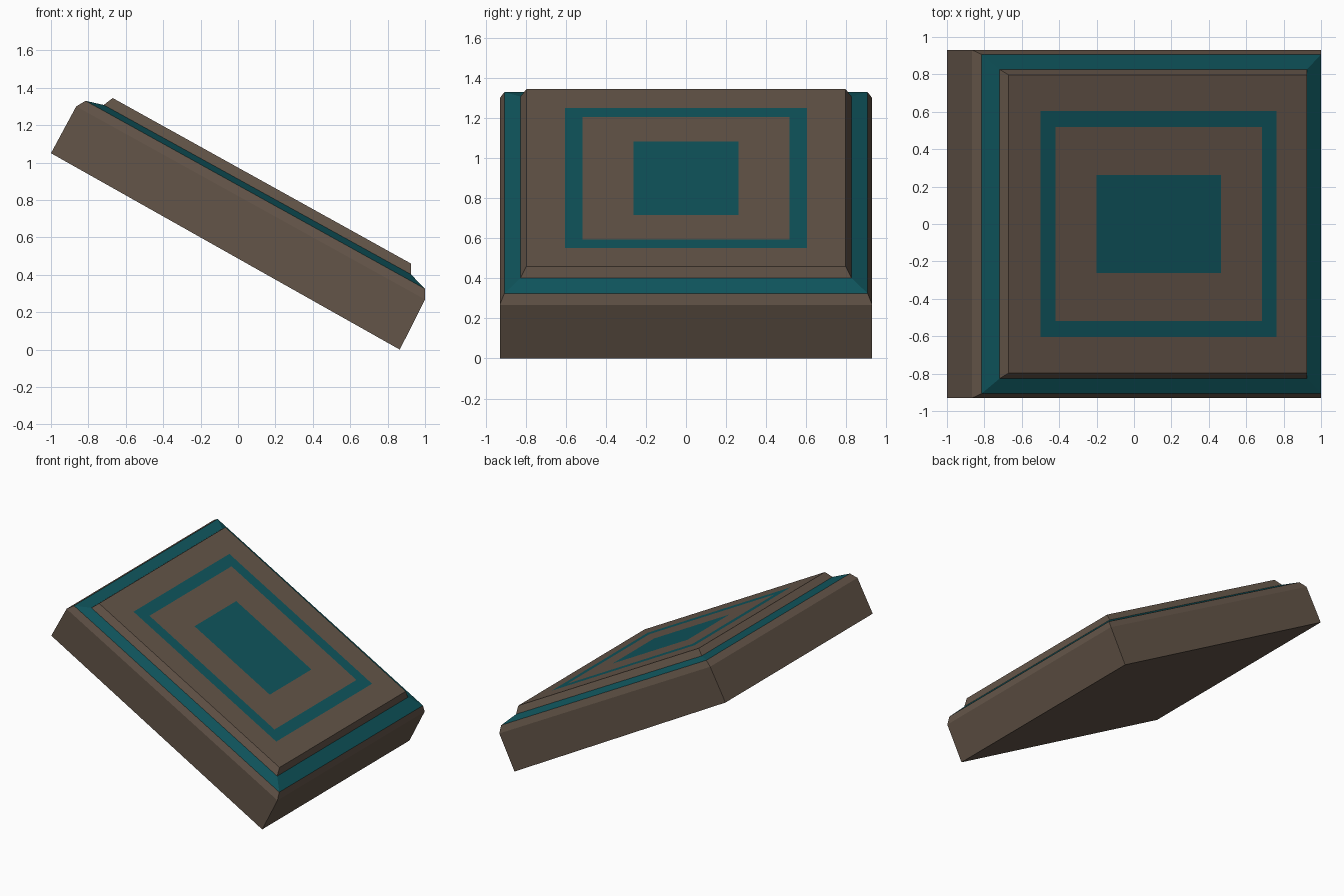
import bpy
import bmesh

if "Cube" in bpy.data.objects:
    bpy.data.objects.remove(bpy.data.objects["Cube"])


def make_material(name, rgb):
    m = bpy.data.materials.new(name)
    m.diffuse_color = (*rgb, 1.0)
    m.use_nodes = True
    m.node_tree.nodes["Principled BSDF"].inputs["Base Color"].default_value = m.diffuse_color
    return m


brown = make_material("dark brown", (0.127, 0.091, 0.066))
teal = make_material("deep teal", (0.0048, 0.091, 0.109))
BROWN, TEAL = 0, 1


def on_top(x):
    """Height of the sloping top face at x."""
    return 1.345 - (x + 0.67) * (1.345 - 0.46) / (0.925 + 0.67)


# Rectangular rings from the underside to the centre of the top:
# high end x, z; low end x, z; half width; colour of the band leading to it
rings = [
    (-1.0, 1.05, 0.865, 0.0, 0.93, BROWN),        # underside
    (-0.865, 1.30, 1.0, 0.268, 0.93, BROWN),      # side walls
    (-0.815, 1.33, 1.0, 0.325, 0.907, BROWN),     # chamfer
    (-0.718, 1.308, 0.925, 0.402, 0.826, TEAL),   # sloped teal border
    (-0.67, 1.345, 0.925, 0.46, 0.797, BROWN),    # raised panel edge
]
# Painted bands inset in the top face
for x0, x1, half, colour in [(-0.50, 0.762, 0.605, BROWN),
                             (-0.42, 0.685, 0.518, TEAL),
                             (-0.20, 0.465, 0.263, BROWN)]:
    rings.append((x0, on_top(x0), x1, on_top(x1), half, colour))

# Bridge the rings into one closed sloping slab
bm = bmesh.new()
previous = None
for x0, z0, x1, z1, half, colour in rings:
    loop = [bm.verts.new(p) for p in ((x0, -half, z0), (x1, -half, z1),
                                      (x1, half, z1), (x0, half, z0))]
    if previous is None:
        bm.faces.new(loop[::-1]).material_index = BROWN
    else:
        for i in range(4):
            j = (i + 1) % 4
            f = bm.faces.new((previous[i], previous[j], loop[j], loop[i]))
            f.material_index = colour
    previous = loop
bm.faces.new(previous).material_index = TEAL      # centre square

mesh = bpy.data.meshes.new("sloping_panel")
bm.to_mesh(mesh)
bm.free()
mesh.materials.append(brown)
mesh.materials.append(teal)
panel = bpy.data.objects.new("sloping_panel", mesh)
bpy.context.collection.objects.link(panel)
